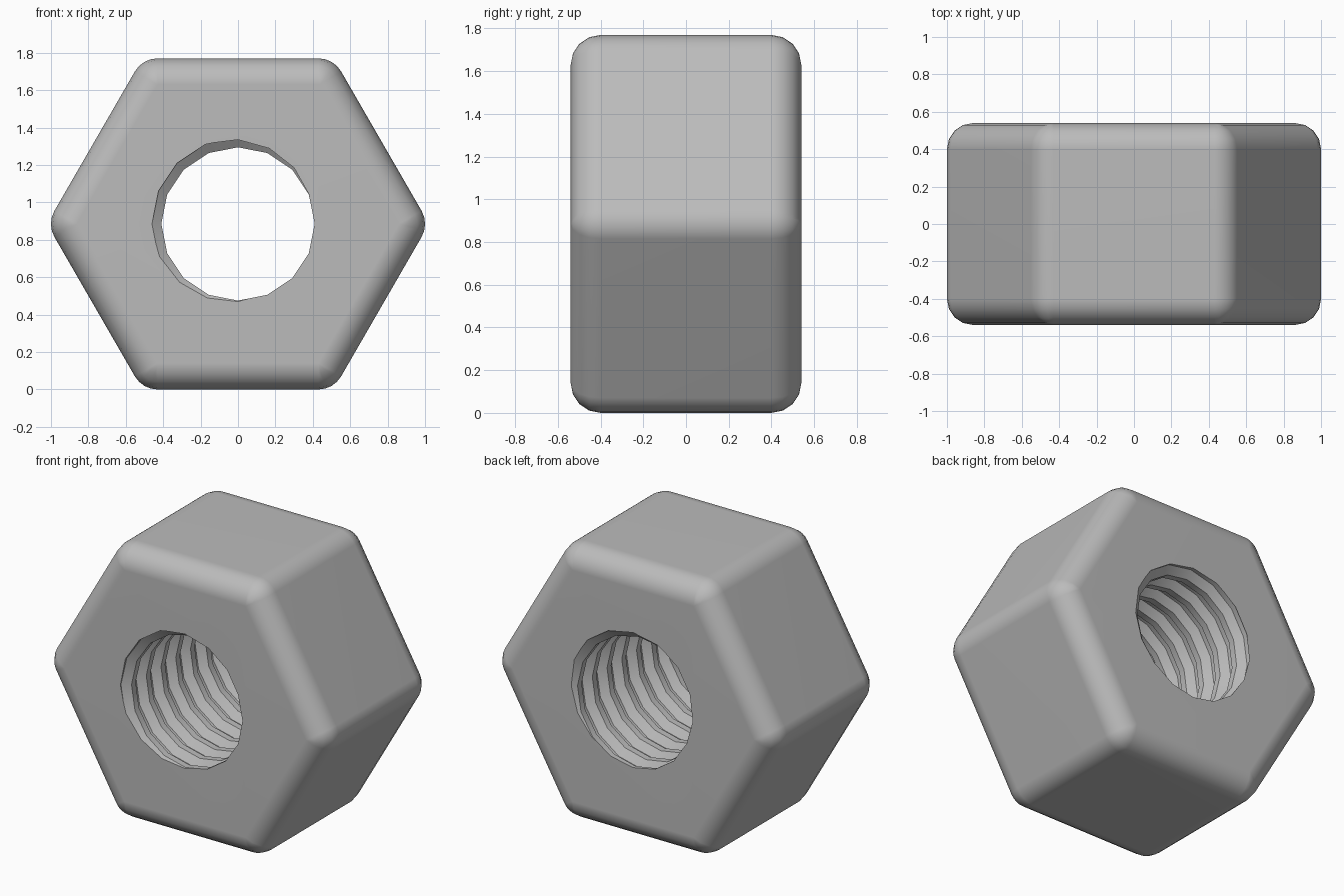
import bpy, bmesh
from math import sin, cos, pi, radians

CENTRE_Z = 0.885      # nut axis height
CORE = 0.745          # apothem of the flat front hexagon
FILLET = 0.14         # edge rounding radius
HALF = 0.54           # half thickness
STEPS = 4             # segments per rounded edge
SIDES = 16            # segments around the thread
PITCH = 0.15
CREST, ROOT = 0.41, 0.46

if "Cube" in bpy.data.objects:
    bpy.data.objects.remove(bpy.data.objects["Cube"], do_unlink=True)


def make_material(name, rgb):
    mat = bpy.data.materials.new(name)
    mat.use_nodes = True
    mat.diffuse_color = (*rgb, 1)
    mat.node_tree.nodes["Principled BSDF"].inputs["Base Color"].default_value = (*rgb, 1)
    return mat


def finish(bm, name, mat):
    bmesh.ops.remove_doubles(bm, verts=bm.verts[:], dist=0.0001)
    bmesh.ops.holes_fill(bm, edges=[e for e in bm.edges if e.is_boundary], sides=0)
    bmesh.ops.recalc_face_normals(bm, faces=bm.faces[:])
    mesh = bpy.data.meshes.new(name)
    bm.to_mesh(mesh)
    bm.free()
    mesh.materials.append(mat)
    obj = bpy.data.objects.new(name, mesh)
    bpy.context.collection.objects.link(obj)
    return obj


steel = make_material("grey steel", (0.5, 0.5, 0.5))


# Hexagonal body: a core prism swept outward by the fillet radius
def body_ring(bm, y, spread):
    ring = []
    for i in range(6):
        corner = i * pi / 3
        reach = CORE / cos(pi / 6)
        for j in range(STEPS + 1):
            a = corner + (j / STEPS - 0.5) * pi / 3
            ring.append(bm.verts.new((reach * cos(corner) + spread * cos(a), y,
                                      CENTRE_Z + reach * sin(corner) + spread * sin(a))))
    return ring


def skin(bm, rows):
    for a, b in zip(rows, rows[1:]):
        n = len(a)
        for i in range(n):
            bm.faces.new((a[i], a[(i + 1) % n], b[(i + 1) % n], b[i]))


bm = bmesh.new()
arc = [i * pi / 2 / STEPS for i in range(STEPS + 1)]
levels = [(-1, p) for p in reversed(arc)] + [(1, p) for p in arc]
skin(bm, [body_ring(bm, s * (HALF - FILLET + FILLET * sin(p)), FILLET * cos(p))
          for s, p in levels])
nut = finish(bm, "hex_nut", steel)

# Thread cutter: trapezoid profile wound around the axis as a right-hand helix
LIMIT = HALF + 0.12
profile = [(-0.36, CREST), (-0.12, ROOT), (0.12, ROOT), (0.36, CREST)]
start = radians(150)


def thread_point(bm, i, k, offset, radius):
    a = i * 2 * pi / SIDES
    y = -HALF + PITCH * (k + offset + (start - a) / (2 * pi))
    if abs(y) > LIMIT:
        y, radius = (LIMIT if y > 0 else -LIMIT), CREST
    return bm.verts.new((radius * cos(a), y, CENTRE_Z + radius * sin(a)))


bm = bmesh.new()
turns = range(-3, 11)
columns = [[thread_point(bm, i, k, o, r) for k in turns for o, r in profile]
           for i in range(SIDES + 1)]
for a, b in zip(columns, columns[1:]):
    for k in range(len(a) - 1):
        bm.faces.new((a[k], a[k + 1], b[k + 1], b[k]))
bmesh.ops.remove_doubles(bm, verts=bm.verts[:], dist=0.0001)
bmesh.ops.dissolve_degenerate(bm, edges=bm.edges[:], dist=0.0001)
cutter = finish(bm, "thread_cutter", steel)
cutter.hide_render = True

# Cut the threaded hole, then drop the cutter
cut = nut.modifiers.new("threaded hole", "BOOLEAN")
cut.operation, cut.solver, cut.object = "DIFFERENCE", "EXACT", cutter
bpy.ops.object.select_all(action="DESELECT")
nut.select_set(True)
bpy.context.view_layer.objects.active = nut
bpy.ops.object.modifier_apply(modifier=cut.name)
bpy.data.objects.remove(cutter, do_unlink=True)

# Soft rounded edges, crisp thread edges
bpy.ops.object.shade_smooth_by_angle(angle=radians(30))
weighted = nut.modifiers.new("clean shading", "WEIGHTED_NORMAL")
weighted.keep_sharp = True
